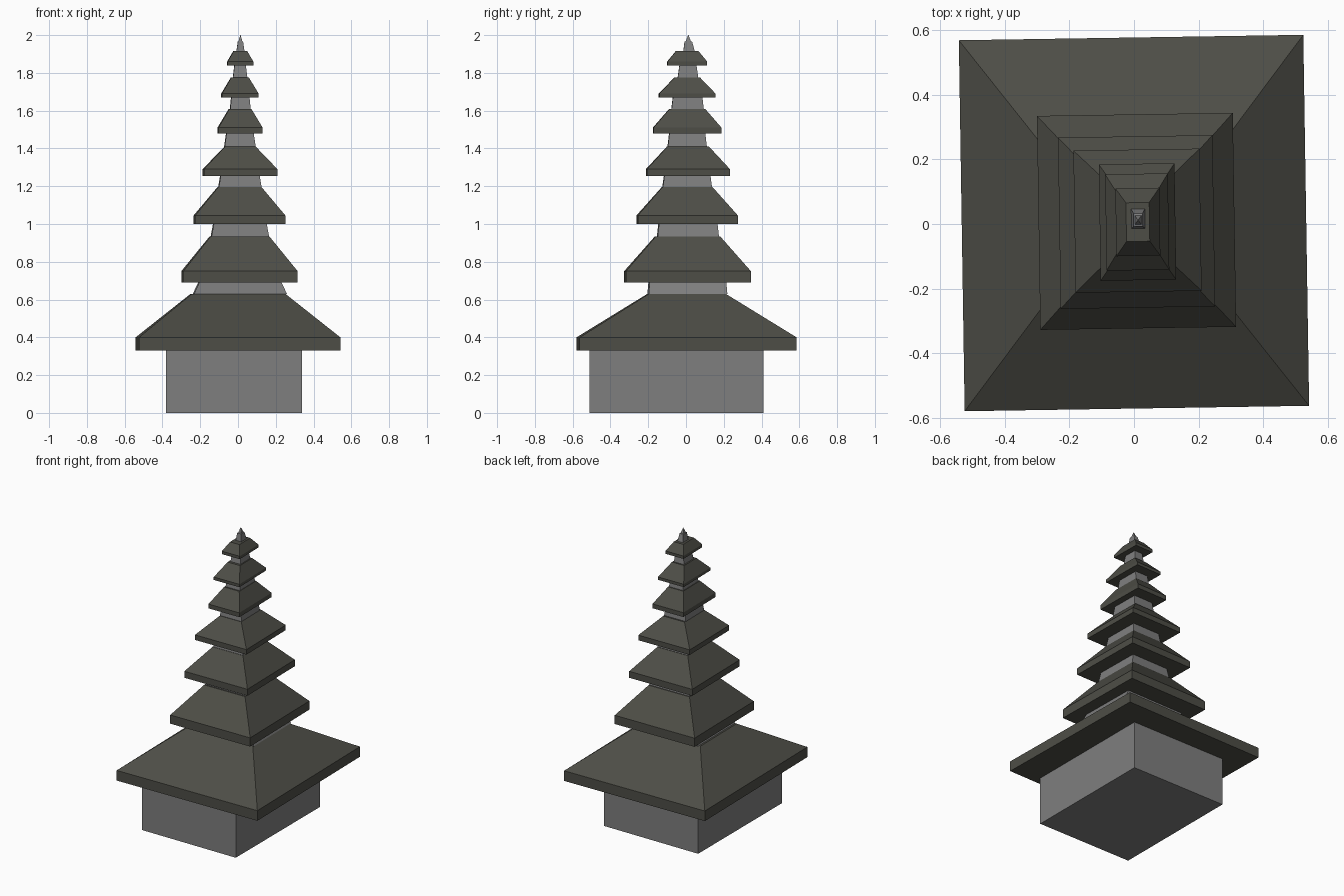
import bpy, bmesh, math
from mathutils import Matrix

if "Cube" in bpy.data.objects:
    bpy.data.objects.remove(bpy.data.objects["Cube"])


def material(name, rgb):
    m = bpy.data.materials.new(name)
    m.diffuse_color = (*rgb, 1)
    m.use_nodes = True
    m.node_tree.nodes["Principled BSDF"].inputs["Base Color"].default_value = m.diffuse_color
    return m


stone = material("grey stone", (0.21, 0.21, 0.21))
tile = material("dark olive tile", (0.075, 0.075, 0.062))


def stack(name, rings, mat, turn=0.0):
    """Solid from stacked rectangles: (z, x0, x1, y0, y1) each."""
    bm = bmesh.new()
    loops = []
    for z, x0, x1, y0, y1 in rings:
        loops.append([bm.verts.new((x, y, z)) for x, y in
                      ((x0, y0), (x1, y0), (x1, y1), (x0, y1))])
    for a, b in zip(loops, loops[1:]):
        for i in range(4):
            j = (i + 1) % 4
            bm.faces.new((a[i], a[j], b[j], b[i]))
    bm.faces.new(loops[0][::-1])
    bm.faces.new(loops[-1])
    bm.transform(Matrix.Rotation(math.radians(turn), 4, 'Z'))
    me = bpy.data.meshes.new(name)
    bm.to_mesh(me)
    bm.free()
    me.materials.append(mat)
    ob = bpy.data.objects.new(name, me)
    bpy.context.collection.objects.link(ob)


def rect(z, cx, cy, hx, hy):
    return (z, cx - hx, cx + hx, cy - hy, cy + hy)


TURN = 0.9
# Ground floor block
stack("base_block", [(0, -.38, .34, -.51, .41), (.33, -.38, .34, -.51, .41)], stone)

# Roofs: eave z, rim z, top z, centre x/y, eave half x/y, top half x/y
roofs = [
    (.33, .40, .63, .000, .003, .533, .574, .248, .204),
    (.69, .75, .935, .008, .008, .303, .331, .155, .170),
    (1.0, 1.045, 1.195, .008, .006, .239, .265, .115, .133),
    (1.255, 1.29, 1.41, .011, .010, .195, .220, .081, .110),
    (1.48, 1.51, 1.61, .011, .006, .117, .180, .058, .094),
    (1.67, 1.69, 1.775, .010, .006, .097, .149, .047, .068),
    (1.84, 1.86, 1.915, .012, .006, .068, .105, .036, .060),
]
for n, (z0, z1, z2, cx, cy, ex, ey, tx, ty) in enumerate(roofs, 1):
    stack(f"roof_{n}", [rect(z0, cx, cy, ex, ey), rect(z1, cx, cy, ex, ey),
                        rect(z2, cx, cy, tx, ty)], tile, TURN)

# Tapered storeys between roofs: centre x/y, bottom half x/y, top half x/y
storeys = [
    (.010, .007, .246, .208, .218, .203),
    (.010, .010, .152, .162, .140, .155),
    (.010, .006, .113, .130, .103, .122),
    (.010, .006, .082, .103, .072, .095),
    (.012, .008, .054, .085, .048, .078),
    (.011, .010, .038, .054, .030, .045),
]
for n, (cx, cy, bx, by, tx, ty) in enumerate(storeys, 2):
    stack(f"storey_{n}", [rect(roofs[n - 2][2], cx, cy, bx, by),
                          rect(roofs[n - 1][0], cx, cy, tx, ty)], stone, TURN)

# Finial: tapered block with a slim spike
stack("finial", [rect(1.915, .013, .016, .021, .030), rect(1.965, .013, .012, .014, .020),
                 rect(1.967, .013, .012, .010, .014), rect(2.0, .013, .012, .001, .001)], stone, TURN)
